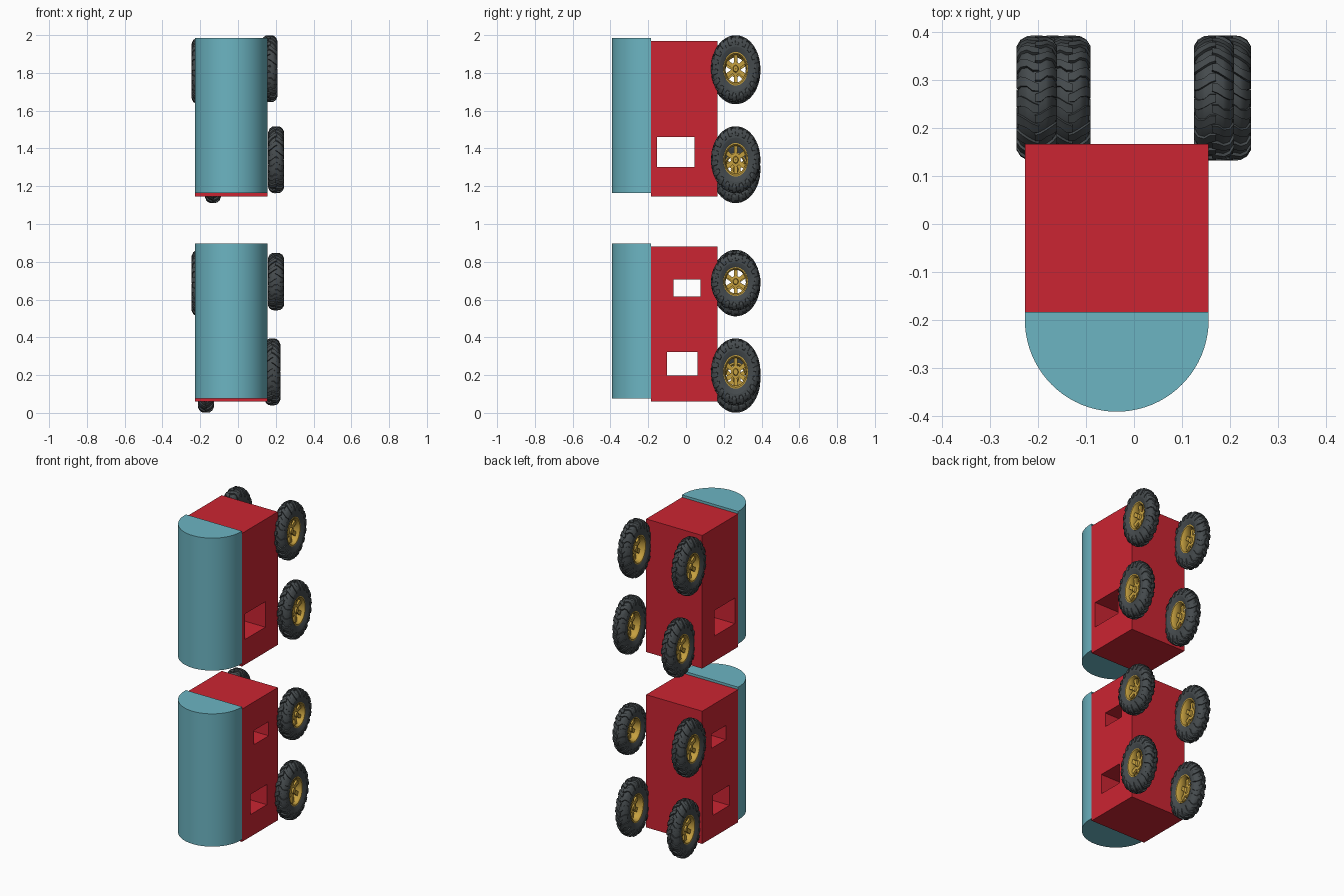
import bpy, bmesh
from math import sin, cos, pi, tau

if "Cube" in bpy.data.objects:
    bpy.data.objects.remove(bpy.data.objects["Cube"])


def material(name, rgb):
    m = bpy.data.materials.new(name)
    m.diffuse_color = (*rgb, 1)
    m.use_nodes = True
    m.node_tree.nodes["Principled BSDF"].inputs["Base Color"].default_value = m.diffuse_color
    return m


RED = material("red", (0.60, 0.018, 0.032))
TEAL = material("teal", (0.15, 0.46, 0.54))
RUBBER = material("rubber", (0.06, 0.07, 0.075))
GOLD = material("gold", (0.56, 0.35, 0.05))


def to_mesh(bm, name, mat):
    bmesh.ops.recalc_face_normals(bm, faces=bm.faces)
    me = bpy.data.meshes.new(name)
    bm.to_mesh(me)
    bm.free()
    if mat:
        me.materials.append(mat)
    return me


def place(name, me, loc=(0, 0, 0), scale=(1, 1, 1), smooth=False):
    ob = bpy.data.objects.new(name, me)
    bpy.context.collection.objects.link(ob)
    ob.location, ob.scale = loc, scale
    if smooth:
        bpy.ops.object.select_all(action='DESELECT')
        ob.select_set(True)
        bpy.context.view_layer.objects.active = ob
        bpy.ops.object.shade_smooth_by_angle(angle=0.6)
    return ob


def box(name, x, y, z, mat=None):
    bm = bmesh.new()
    bmesh.ops.create_cube(bm, size=1)
    mid = [(a + b) / 2 for a, b in (x, y, z)]
    return place(name, to_mesh(bm, name, mat), mid, [b - a for a, b in (x, y, z)])


def polar(x, r, a):
    return (x, r * cos(a), r * sin(a))


def skin(bm, loops, closed):
    """Join a row of equal vertex loops; cap the ends when open."""
    rows = [[bm.verts.new(p) for p in loop] for loop in loops]
    n = len(rows[0])
    pairs = list(zip(rows, rows[1:])) + ([(rows[-1], rows[0])] if closed else [])
    for a, b in pairs:
        for i in range(n):
            j = (i + 1) % n
            bm.faces.new((a[i], a[j], b[j], b[i]))
    if not closed:
        bm.faces.new(rows[0])
        bm.faces.new(rows[-1])


def lathe(bm, profile, seg=48):
    skin(bm, [[polar(x, r, tau * s / seg) for x, r in profile] for s in range(seg)], True)


# Tyre: rounded carcass plus staggered curved lugs, in unit radius and half width
def tyre_mesh():
    bm = bmesh.new()
    half = [(0.62, 0.46), (0.8, 0.55), (0.92, 0.66), (0.92, 0.78), (0.76, 0.89), (0.45, 0.94)]
    lathe(bm, half + [(0, 0.955)] + [(-x, r) for x, r in reversed(half)])
    # lug stations: outer x, outer r, inner x, inner r, sweep angle, half width
    lug = [(-0.1, 1.0, -0.1, 0.92, 0.0, 0.07), (0.2, 1.0, 0.2, 0.92, 0.02, 0.09),
           (0.5, 0.985, 0.45, 0.90, 0.09, 0.08), (0.8, 0.93, 0.7, 0.85, 0.12, 0.10),
           (0.99, 0.83, 0.85, 0.78, 0.10, 0.11), (0.98, 0.73, 0.85, 0.71, 0.10, 0.08)]
    count = 18
    for side in (1, -1):
        for k in range(count):
            a0 = tau * (k + (0.5 if side < 0 else 0)) / count
            skin(bm, [[polar(side * xi, ri, a0 + a - w), polar(side * xo, ro, a0 + a - w * 0.85),
                       polar(side * xo, ro, a0 + a + w * 0.85), polar(side * xi, ri, a0 + a + w)]
                      for xo, ro, xi, ri, a, w in lug], False)
    return to_mesh(bm, "tyre", RUBBER)


# Rim: lipped barrel, hub and six open spokes
def rim_mesh():
    bm = bmesh.new()
    lathe(bm, [(-0.74, 0.50), (-0.74, 0.46), (-0.5, 0.41), (0.5, 0.41), (0.74, 0.46), (0.74, 0.50)])
    hub = [(-0.35, 0.0), (-0.35, 0.09), (-0.15, 0.11), (-0.12, 0.20),
           (0.22, 0.20), (0.25, 0.11), (0.5, 0.09), (0.5, 0.0)]
    lathe(bm, [(x, max(r, 0.004)) for x, r in hub], 24)
    for k in range(6):
        a = tau * k / 6 + pi / 6
        skin(bm, [[(x, r * cos(a) - t * sin(a), r * sin(a) + t * cos(a))
                   for x, t in ((x0, -w), (x1, -w), (x1, w), (x0, w))]
                  for r, w, x0, x1 in ((0.17, 0.06, -0.08, 0.2), (0.43, 0.08, 0.0, 0.3))], False)
    return to_mesh(bm, "rim", GOLD)


TYRE, RIM = tyre_mesh(), rim_mesh()
X0, X1 = -0.228, 0.156
CX, R = (X0 + X1) / 2, (X1 - X0) / 2

# Per unit: body z range, rounded front z range, through windows (y range, z range)
units = {
    "lower": ((0.06, 0.882), (0.075, 0.897),
              [((-0.1, 0.06), (0.197, 0.322)), ((-0.065, 0.078), (0.617, 0.705))]),
    "upper": ((1.146, 1.97), (1.165, 1.985), [((-0.153, 0.045), (1.302, 1.46))]),
}
for unit, (bz, fz, windows) in units.items():
    # Red body with window openings cut through
    body = box(unit + "_body", (X0, X1), (-0.184, 0.167), bz, RED)
    for i, (wy, wz) in enumerate(windows):
        cutter = box(f"{unit}_window_cutter_{i + 1}", (X0 - 0.02, X1 + 0.02), wy, wz)
        cutter.hide_render = True
        cutter.hide_set(True)
        cutter.display_type = 'WIRE'
        mod = body.modifiers.new("window", 'BOOLEAN')
        mod.operation, mod.solver, mod.object = 'DIFFERENCE', 'EXACT', cutter
    # Teal rounded front
    bm = bmesh.new()
    outline = [(X1, -0.184)] + [(CX + R * cos(pi * i / 40), -0.2 - R * sin(pi * i / 40))
                                for i in range(41)] + [(X0, -0.184)]
    skin(bm, [[(x, y, z) for x, y in outline] for z in fz], False)
    place(unit + "_rounded_front", to_mesh(bm, "rounded_front", TEAL), smooth=True)

# Wheels: x, z centre, height
wheels = {
    "lower_bottom_right": (0.182, 0.217, 0.355), "lower_bottom_left": (-0.17, 0.178, 0.355),
    "lower_top_right": (0.201, 0.695, 0.305), "lower_top_left": (-0.203, 0.687, 0.352),
    "upper_bottom_right": (0.202, 1.34, 0.355), "upper_bottom_left": (-0.133, 1.288, 0.355),
    "upper_top_right": (0.167, 1.822, 0.355), "upper_top_left": (-0.203, 1.81, 0.352),
}
for name, (x, z, h) in wheels.items():
    for part, me in (("tyre", TYRE), ("rim", RIM)):
        ob = place(f"{name}_{part}", me, (x, 0.263, z), (0.0425, 0.131, h / 2), True)
        if x < 0:
            ob.rotation_euler.z = pi
